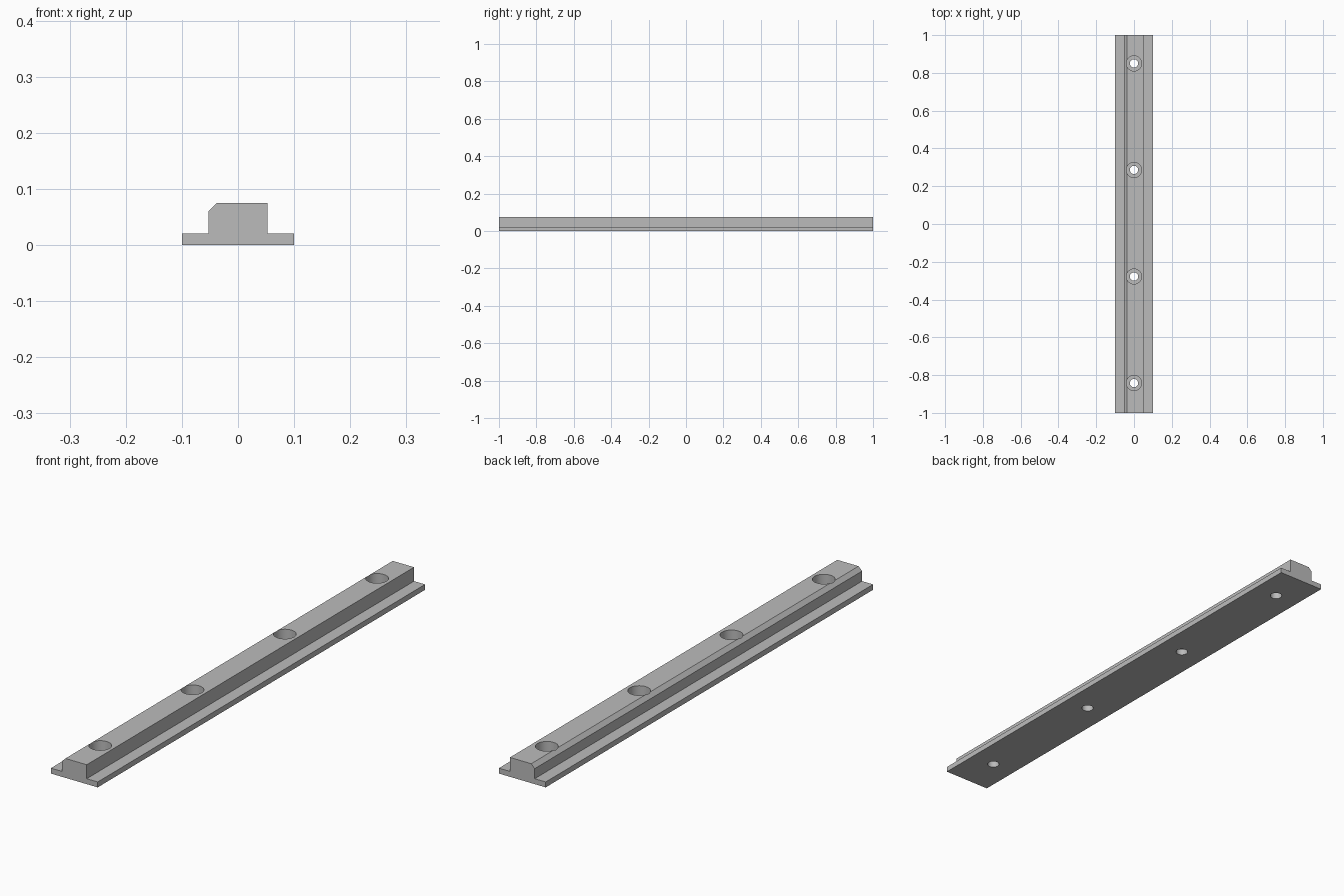
import bpy, bmesh
from math import cos, sin, tau, radians

LENGTH = 2.0
HOLE_SPACING = 0.564
HOLE_SHIFT = 0.004
SEGMENTS = 48

cube = bpy.data.objects.get("Cube")
if cube:
    bpy.data.objects.remove(cube, do_unlink=True)


def make_object(name, bm):
    bmesh.ops.recalc_face_normals(bm, faces=bm.faces)
    mesh = bpy.data.meshes.new(name)
    bm.to_mesh(mesh)
    bm.free()
    obj = bpy.data.objects.new(name, mesh)
    bpy.context.collection.objects.link(obj)
    return obj


def add_stepped_plug(bm, y, steps):
    """Closed turned solid on a vertical axis; steps are (radius, height)."""
    rings = []
    for r, z in steps:
        angles = [tau * i / SEGMENTS for i in range(SEGMENTS)]
        rings.append([bm.verts.new((r * cos(a), y + r * sin(a), z)) for a in angles])
    for low, high in zip(rings, rings[1:]):
        for i in range(SEGMENTS):
            j = (i + 1) % SEGMENTS
            bm.faces.new((low[i], low[j], high[j], high[i]))
    bm.faces.new(rings[0][::-1])
    bm.faces.new(rings[-1])


# Steel material
steel = bpy.data.materials.new("steel grey")
steel.use_nodes = True
grey = (0.5, 0.5, 0.5, 1.0)
steel.diffuse_color = grey
steel.node_tree.nodes["Principled BSDF"].inputs["Base Color"].default_value = grey

# Rail: flanged profile with one chamfered top edge, extruded along y
profile = [(-0.1, 0), (0.1, 0), (0.1, 0.021), (0.053, 0.021), (0.053, 0.075),
           (-0.038, 0.075), (-0.053, 0.06), (-0.053, 0.021), (-0.1, 0.021)]
bm = bmesh.new()
end = bm.faces.new([bm.verts.new((x, -LENGTH / 2, z)) for x, z in profile])
grown = bmesh.ops.extrude_face_region(bm, geom=[end])["geom"]
bmesh.ops.translate(bm, vec=(0, LENGTH, 0),
                    verts=[v for v in grown if isinstance(v, bmesh.types.BMVert)])
rail = make_object("rail", bm)
rail.data.materials.append(steel)

# Counterbored screw holes
bm = bmesh.new()
for i in range(4):
    add_stepped_plug(bm, (i - 1.5) * HOLE_SPACING + HOLE_SHIFT,
                     [(0.022, -0.05), (0.022, 0.024), (0.04, 0.024), (0.04, 0.15)])
cutter = make_object("screw_hole_cutter", bm)
cutter.data.materials.append(steel)
cutter.hide_render = True

cut = rail.modifiers.new("screw holes", "BOOLEAN")
cut.operation = "DIFFERENCE"
cut.solver = "EXACT"
cut.object = cutter

# Bake the holes, then smooth the bores while keeping edges sharp
bpy.ops.object.select_all(action="DESELECT")
rail.select_set(True)
bpy.context.view_layer.objects.active = rail
bpy.ops.object.modifier_apply(modifier=cut.name)
bpy.data.objects.remove(cutter, do_unlink=True)
bpy.ops.object.shade_smooth_by_angle(angle=radians(30))
